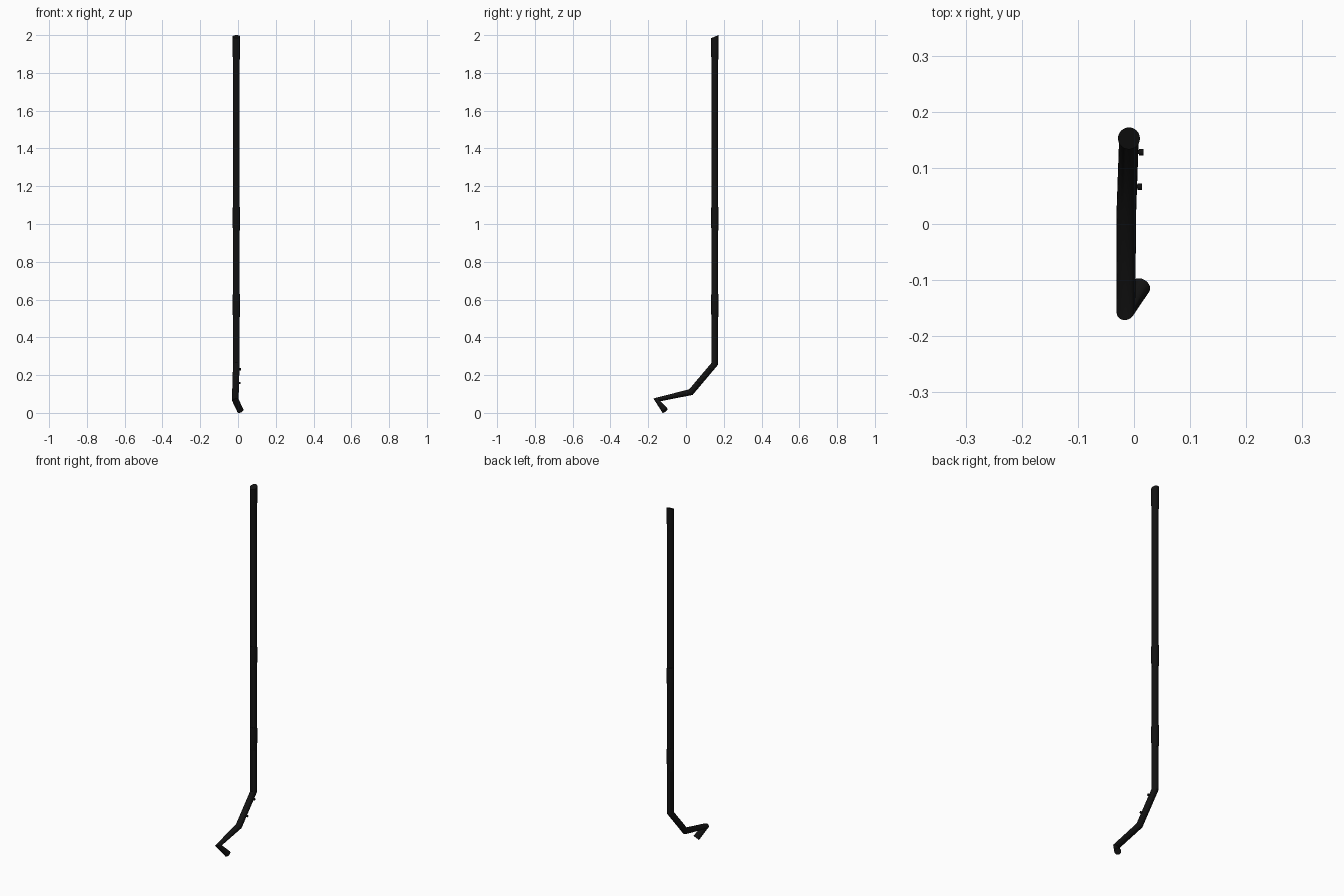
import bpy, bmesh, math
from mathutils import Matrix, Vector

if "Cube" in bpy.data.objects:
    bpy.data.objects.remove(bpy.data.objects["Cube"])

black = bpy.data.materials.new("black")
black.diffuse_color = (0.006, 0.006, 0.006, 1)
black.use_nodes = True
black.node_tree.nodes["Principled BSDF"].inputs["Base Color"].default_value = black.diffuse_color
PX, PY = -0.009, 0.1525   # axis of the upright pipe


def finish(obj):
    obj.data.materials.clear()
    obj.data.materials.append(black)
    bpy.ops.object.select_all(action='DESELECT')
    obj.select_set(True)
    bpy.context.view_layer.objects.active = obj
    bpy.ops.object.shade_smooth_by_angle(angle=math.radians(35))


def lathe(name, profile, slant=0.0, sides=24):
    """Closed tube around the pipe axis from (radius, z) rings; slant tilts the top ring."""
    bm = bmesh.new()
    rings = []
    for i, (r, z) in enumerate(profile):
        tilt = slant if i == len(profile) - 1 else 0
        ring = []
        for k in range(sides):
            a = 2 * math.pi * k / sides
            dy = r * math.sin(a)
            ring.append(bm.verts.new((PX + r * math.cos(a), PY + dy, z + tilt * dy)))
        rings.append(ring)
    for lo, hi in zip(rings, rings[1:]):
        for k in range(sides):
            n = (k + 1) % sides
            bm.faces.new((lo[k], lo[n], hi[n], hi[k]))
    bm.faces.new(rings[0][::-1])
    bm.faces.new(rings[-1])
    me = bpy.data.meshes.new(name)
    bm.to_mesh(me)
    bm.free()
    obj = bpy.data.objects.new(name, me)
    bpy.context.collection.objects.link(obj)
    finish(obj)


# Bent pipe: upright run, two elbows and the hooked tip
path = [(PX, PY, 1.98), (PX, PY, 0.26), (-0.0135, 0.026, 0.110),
        (-0.0145, -0.155, 0.069), (0.0125, -0.111, 0.0118)]
cu = bpy.data.curves.new("bent_pipe", 'CURVE')
cu.dimensions = '3D'
cu.bevel_depth = 0.0175
cu.bevel_resolution = 8
cu.use_fill_caps = True
sp = cu.splines.new('POLY')
sp.points.add(len(path) - 1)
for p, co in zip(sp.points, path):
    p.co = (*co, 1)
pipe = bpy.data.objects.new("bent_pipe", cu)
bpy.context.collection.objects.link(pipe)
bpy.ops.object.select_all(action='DESELECT')
pipe.select_set(True)
bpy.context.view_layer.objects.active = pipe
bpy.ops.object.convert(target='MESH')
finish(bpy.context.object)

# Swollen joint sleeves, and the slant-cut mouth at the top
for name, z in (("lower_sleeve", 0.50), ("upper_sleeve", 0.96)):
    lathe(name, [(0.0176, z), (0.0186, z + 0.01), (0.0196, z + 0.055),
                 (0.0196, z + 0.115), (0.0186, z + 0.13)])
lathe("pipe_mouth", [(0.0176, 1.865), (0.0186, 1.875), (0.0196, 1.92), (0.0196, 1.992)], slant=0.41)

# Small mounting pegs on the right side of the lower elbow
for name, x, y, z in (("upper_peg", 0.017, 0.128, 0.231), ("lower_peg", 0.0145, 0.0665, 0.1585)):
    for part, r, x0, x1 in (("stem", 0.0035, x - 0.02, x - 0.004), ("head", 0.006, x - 0.008, x)):
        m = Matrix.Translation(Vector(((x0 + x1) / 2, y, z))) @ Matrix.Rotation(math.pi / 2, 4, 'Y')
        bm = bmesh.new()
        bmesh.ops.create_cone(bm, cap_ends=True, segments=12, radius1=r, radius2=r,
                              depth=x1 - x0, matrix=m)
        me = bpy.data.meshes.new(f"{name}_{part}")
        bm.to_mesh(me)
        bm.free()
        obj = bpy.data.objects.new(f"{name}_{part}", me)
        bpy.context.collection.objects.link(obj)
        finish(obj)
